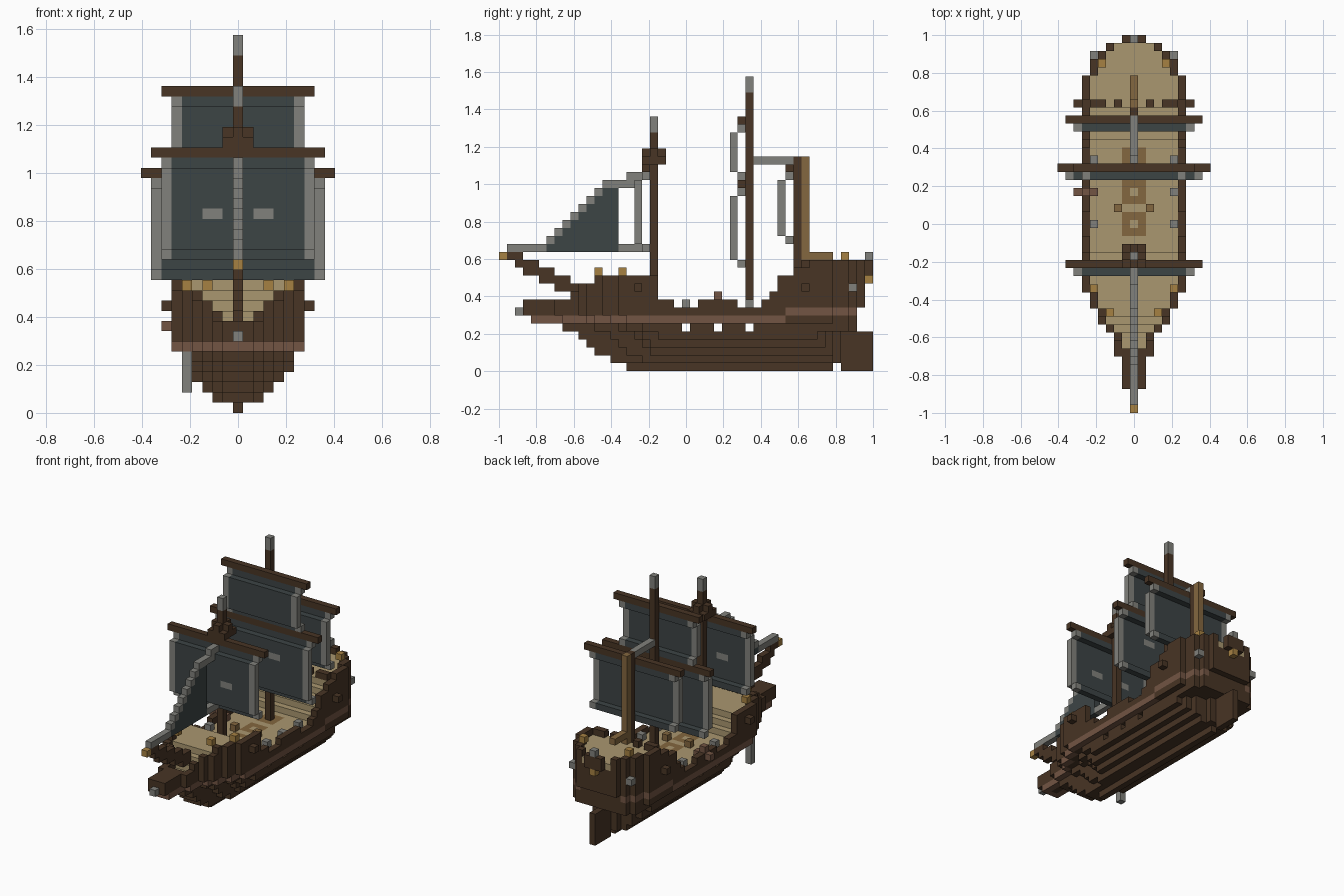
import bpy, bmesh
from mathutils import Vector

if "Cube" in bpy.data.objects:
    bpy.data.objects.remove(bpy.data.objects["Cube"])

V = 2 / 47  # block size
COLOURS = {
    "dark_wood": (.065, .035, .018),
    "deck_wood": (.40, .31, .16),
    "red_wood": (.17, .09, .056),
    "mid_wood": (.23, .135, .05),
    "sail_cloth": (.046, .058, .06),
    "grey_trim": (.22, .22, .20),
    "lantern_gold": (.38, .22, .055),
}
MATS = {}
for name, rgb in COLOURS.items():
    m = bpy.data.materials.new(name)
    m.use_nodes = True
    m.diffuse_color = (*rgb, 1)
    m.node_tree.nodes["Principled BSDF"].inputs["Base Color"].default_value = (*rgb, 1)
    MATS[name] = m


def build(name, cells):
    """Make one mesh from {block position: colour}, keeping only outer faces."""
    used = sorted(set(cells.values()))
    bm = bmesh.new()
    for cell, colour in cells.items():
        centre = Vector((cell[0], cell[1] - 23, cell[2] + .5))
        for axis in range(3):
            for sign in (-1, 1):
                near = list(cell)
                near[axis] += sign
                if tuple(near) in cells:
                    continue
                n, u, v = (Vector() for _ in range(3))
                n[axis] = sign / 2
                u[(axis + 1) % 3] = sign / 2
                v[(axis + 2) % 3] = 1 / 2
                mid = centre + n
                quad = (mid - u - v, mid + u - v, mid + u + v, mid - u + v)
                face = bm.faces.new([bm.verts.new(p * V) for p in quad])
                face.material_index = used.index(colour)
    bmesh.ops.remove_doubles(bm, verts=bm.verts, dist=V / 100)
    mesh = bpy.data.meshes.new(name)
    bm.to_mesh(mesh)
    bm.free()
    for colour in used:
        mesh.materials.append(MATS[colour])
    bpy.context.collection.objects.link(bpy.data.objects.new(name, mesh))


def box(colour, xs, ys, zs):
    """Blocks filling inclusive ranges."""
    return {(i, j, k): colour for i in range(xs[0], xs[1] + 1)
            for j in range(ys[0], ys[1] + 1) for k in range(zs[0], zs[1] + 1)}


def dots(colour, *spots):
    """Single blocks, mirrored across the centre line."""
    return {(s * x, y, z): colour for x, y, z in spots for s in (-1, 1)}


# Hull shape: half width at each length and height
BOW = (16, 14, 12, 11, 10, 8, 4, 3)
BEAM = (0, 2, 3, 4, 5, 5, 6)
STERN = (1, 3, 4, 5, 5, 6)
PORTS = (23, 27, 31)


def rail_top(j):
    steps = ((9, 9), (10, 10), (12, 11), (20, 12), (34, 9), (35, 10), (37, 12), (39, 13))
    return next((top for limit, top in steps if j < limit), 14)


def deck_top(j):
    if j < 20:
        return 8 + max(0, min(3, j - 9, 20 - j))
    return 8 + max(0, min(5, j - 33))


def half(j, k):
    start = BOW[min(k, 7)]
    end = 42 if k == 0 else 43 if k < 5 else 45 if k < 8 else 46 if k < 12 else 47
    if not start <= j < end or k >= rail_top(j):
        return -1
    bow = 1 + sum(j - start + 3 >= t for t in (7, 10, 11, 13, 15))
    back = (end - 1 if k < 5 else 46) - j
    return min(bow, BEAM[min(k, 6)], STERN[min(back, 5)])


hull = {}
for k in range(14):
    for j in range(47):
        w = half(j, k)
        for i in range(-w, w + 1):
            inner = abs(i) < w and abs(i) <= min(half(j - 1, min(k, 7)), half(j + 1, min(k, 7)) if j < 44 else w - 1)
            top = deck_top(j) if j > 7 else 9
            if inner and k >= top:
                continue
            if k == 5 and j in PORTS:
                continue
            if k == 8 and abs(i) == 6 and min(abs(j - p) for p in (23, 31)) < 2:
                continue
            colour = "dark_wood"
            if inner and k == top - 1 and j > 7:
                colour = "deck_wood"
            elif not inner and k == (6 if j < 36 else 7):
                colour = "red_wood"
            hull[i, j, k] = colour

# Flush rings on the main deck
for centre in (23, 27, 31):
    for i in (-1, 0, 1):
        for j in (-1, 0, 1):
            if i or j:
                hull[i, centre + j, 7] = "mid_wood"
build("hull", hull)
build("rudder", box("dark_wood", (0, 0), (43, 46), (0, 4)))
build("bow_tip", dots("grey_trim", (0, 2, 7)))
build("hull_bosses", dots("dark_wood", (7, 17, 10), (7, 38, 10)))
build("stern_bosses", dots("grey_trim", (5, 44, 10)))
build("poop_posts", dots("dark_wood", (2, 38, 13), (5, 38, 13), (4, 38, 13)))

# Deck fittings
cannons = dots("grey_trim", *((5, p, 8) for p in PORTS))
del cannons[-5, 27, 8]
build("cannons", cannons)
build("deck_crates", dots("mid_wood", (2, 25, 8)))
build("boarding_step", {(-7, 27, 8): "red_wood", (-6, 27, 9): "red_wood", (-5, 27, 8): "red_wood"})
build("anchor", box("grey_trim", (-5, -5), (14, 14), (2, 7)))
build("lanterns", dots("lantern_gold", (5, 15, 12), (3, 12, 12), (4, 43, 14), (0, 46, 11)))
build("stern_finial", dots("grey_trim", (0, 46, 14)))
build("tiller", box("mid_wood", (0, 0), (39, 41), (14, 14)))

# Bowsprit, stepping down toward the deck
sprit = {}
for j in range(1, 12):
    k = 14 - (j - 1) // 2
    sprit.update(box("dark_wood", (0, 0), (j, j), (k - 1 if j > 1 else k, k)))
sprit[0, 0, 14] = "lantern_gold"
build("bowsprit", sprit)


# Masts with pale tips
def mast(name, j, bottom, top, tip):
    cells = box("dark_wood", (0, 0), (j, j), (bottom, top))
    cells.update(box("grey_trim", (0, 0), (j, j), (top + 1, top + tip)) if tip else {})
    build(name, cells)


mast("fore_mast", 19, 8, 29, 2)
mast("main_mast", 31, 8, 34, 2)
mast("mizzen_mast", 37, 12, 26, 0)
build("mizzen_pole", box("mid_wood", (0, 0), (38, 38), (13, 26)))
build("mast_stay", box("grey_trim", (0, 0), (32, 36), (26, 26)))
nest = box("dark_wood", (-1, 1), (18, 20), (26, 27))
for s in (-1, 1):
    for j in (18, 20):
        del nest[s, j, 27]
build("crows_nest", nest)


# Square sails: yard above, cloth bulging forward, pale side edges
def square_sail(name, j, yard_half, yard_k, low, emblem=None):
    build(name + "_yard", box("dark_wood", (-yard_half, yard_half), (j, j), (yard_k, yard_k)))
    w = yard_half - 1
    cells = {}
    for k in range(low, yard_k):
        y = j if k in (low, yard_k - 1) else j - 1
        for i in range(-w, w + 1):
            mark = k == emblem and abs(i) in (2, 3)
            cells[i, y, k] = "grey_trim" if abs(i) == w or mark else "sail_cloth"
    build(name + "_sail", cells)


square_sail("fore", 18, 8, 25, 15, 19)
square_sail("main", 30, 9, 23, 13, 19)
square_sail("main_top", 30, 7, 31, 24)
square_sail("mizzen", 36, 8, 25, 16)

# Triangular jib with a stepped pale edge
jib = box("grey_trim", (0, 0), (1, 18), (15, 15))
for j in range(6, 15):
    crest = min(j + 10, 23)
    jib.update(box("sail_cloth", (0, 0), (j, j), (15, crest - 1)))
    jib.update(box("grey_trim", (0, 0), (j, j), (crest, crest)))
    if j < 13:
        jib[0, j + 1, crest] = "grey_trim"
jib.update(box("grey_trim", (0, 0), (13, 17), (23, 23)))
jib.update(box("grey_trim", (0, 0), (16, 18), (24, 24)))
build("jib_sail", jib)
